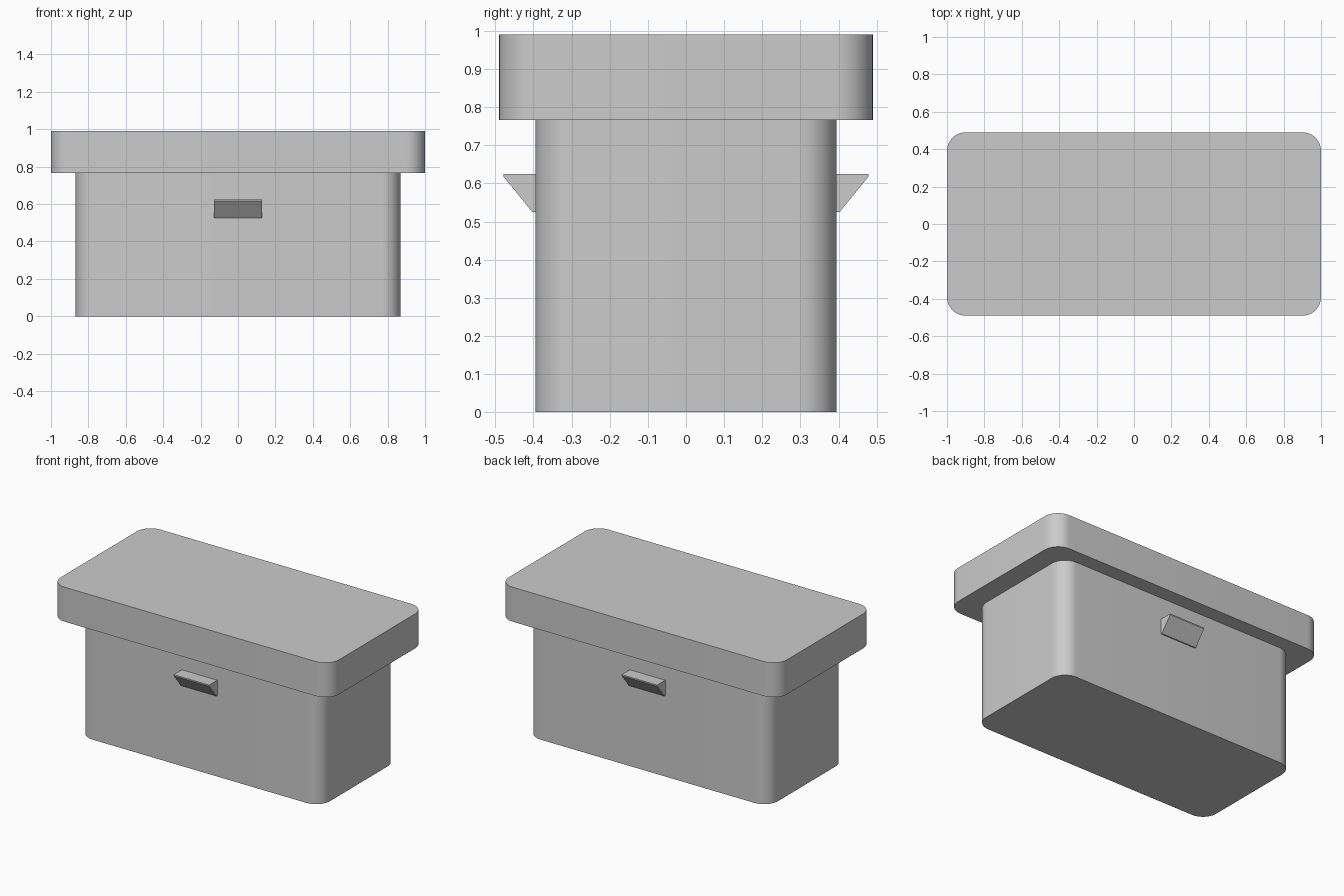
import bpy, bmesh, math
from mathutils import Vector

cube = bpy.data.objects.get("Cube")
if cube:
    bpy.data.objects.remove(cube, do_unlink=True)

grey = bpy.data.materials.new("light grey")
grey.use_nodes = True
colour = (0.6, 0.6, 0.6, 1)
grey.diffuse_color = colour
grey.node_tree.nodes["Principled BSDF"].inputs["Base Color"].default_value = colour


def extrude_profile(name, points, offset):
    """Make a closed solid by extruding a flat outline along an offset."""
    bm = bmesh.new()
    face = bm.faces.new([bm.verts.new(p) for p in points])
    result = bmesh.ops.extrude_face_region(bm, geom=[face], use_keep_orig=True)
    moved = [v for v in result["geom"] if isinstance(v, bmesh.types.BMVert)]
    bmesh.ops.translate(bm, verts=moved, vec=Vector(offset))
    bmesh.ops.recalc_face_normals(bm, faces=bm.faces)
    mesh = bpy.data.meshes.new(name)
    bm.to_mesh(mesh)
    bm.free()
    mesh.materials.append(grey)
    obj = bpy.data.objects.new(name, mesh)
    bpy.context.collection.objects.link(obj)
    bpy.ops.object.select_all(action="DESELECT")
    obj.select_set(True)
    bpy.context.view_layer.objects.active = obj
    bpy.ops.object.shade_smooth_by_angle(angle=math.radians(30))
    return obj


def rounded_box(name, half_x, half_y, bottom, top, radius, steps=12):
    """Upright box with rounded vertical corners."""
    outline = []
    for corner, (sx, sy) in enumerate([(1, 1), (-1, 1), (-1, -1), (1, -1)]):
        for i in range(steps + 1):
            a = math.radians(90) * (corner + i / steps)
            outline.append((sx * (half_x - radius) + radius * math.cos(a),
                            sy * (half_y - radius) + radius * math.sin(a),
                            bottom))
    return extrude_profile(name, outline, (0, 0, top - bottom))


# Container and overhanging lid
rounded_box("body", 0.868, 0.395, 0, 0.766, 0.1)
rounded_box("lid", 1.0, 0.49, 0.766, 0.99, 0.1)

# Wedge grips on front and back
grip = [(0.385, 0.625), (0.478, 0.625), (0.478, 0.617), (0.403, 0.525), (0.385, 0.525)]
for name, side in (("front_handle", -1), ("back_handle", 1)):
    extrude_profile(name, [(-0.128, side * y, z) for y, z in grip], (0.256, 0, 0))
